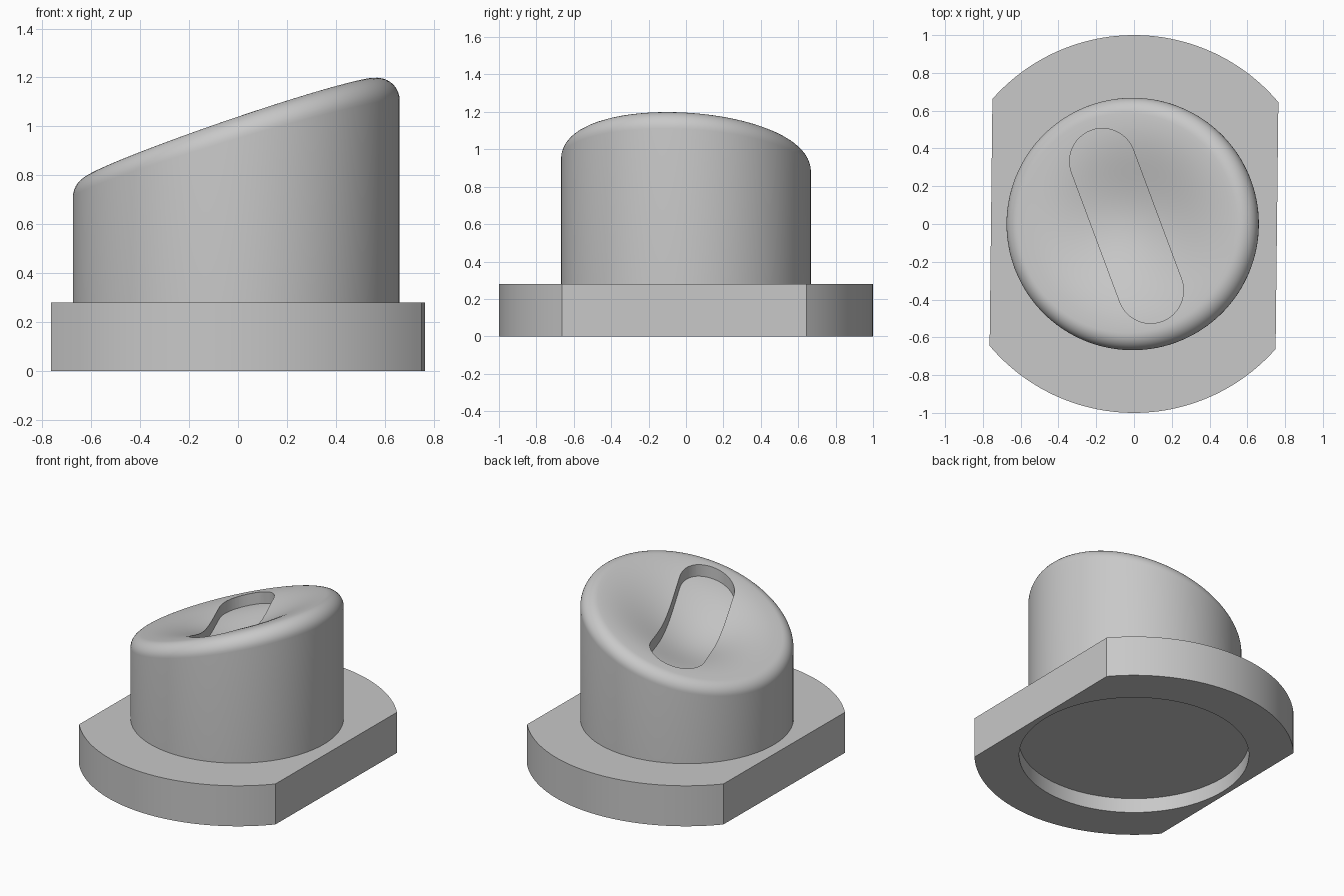
import bpy, bmesh, math

if "Cube" in bpy.data.objects:
    bpy.data.objects.remove(bpy.data.objects["Cube"])

grey = bpy.data.materials.new("plain grey")
grey.diffuse_color = (0.58, 0.58, 0.58, 1)
grey.use_nodes = True
grey.node_tree.nodes["Principled BSDF"].inputs["Base Color"].default_value = grey.diffuse_color
SKEW = math.radians(-0.65)       # slight turn of the flange
SEG = 128
CX, RAD, ROLL = -0.007, 0.668, 0.088   # button centre, radius, rim rounding
DISH, DISH_R = 0.11, 0.56              # finger dish depth and radius


def slant(x, y):                 # tilted plane of the button face
    return 1.005 + 0.342 * x - 0.06 * y


def finish(name, bm):
    bmesh.ops.recalc_face_normals(bm, faces=bm.faces[:])
    me = bpy.data.meshes.new(name)
    bm.to_mesh(me)
    bm.free()
    me.materials.append(grey)
    ob = bpy.data.objects.new(name, me)
    bpy.context.collection.objects.link(ob)
    return ob


def prism(name, outline, low, high):
    """Solid between two heights over a flat outline."""
    bm = bmesh.new()
    a = [bm.verts.new((x, y, low)) for x, y in outline]
    b = [bm.verts.new((x, y, high)) for x, y in outline]
    n = len(outline)
    bm.faces.new(a[::-1])
    bm.faces.new(b)
    for i in range(n):
        j = (i + 1) % n
        bm.faces.new((a[i], a[j], b[j], b[i]))
    return finish(name, bm)


def arc(cx, cy, r, a0, a1, n):
    return [(cx + r * math.cos(a0 + (a1 - a0) * i / n),
             cy + r * math.sin(a0 + (a1 - a0) * i / n)) for i in range(n + 1)]


def combine(ob, other, operation='DIFFERENCE'):
    bpy.ops.object.select_all(action='DESELECT')
    ob.select_set(True)
    bpy.context.view_layer.objects.active = ob
    m = ob.modifiers.new("combine", 'BOOLEAN')
    m.operation, m.solver, m.object = operation, 'EXACT', other
    bpy.ops.object.modifier_apply(modifier=m.name)
    bpy.data.objects.remove(other)
    bpy.ops.object.shade_smooth_by_angle(angle=math.radians(30))


def button_profile(theta):
    """Radius and height points from dish to rolled rim to wall foot."""
    ct, st = math.cos(theta), math.sin(theta)
    phi = math.atan(0.342 * ct - 0.06 * st)
    tangent = ROLL * math.tan(math.pi / 4 + phi / 2)
    edge = slant(CX + RAD * ct, RAD * st)
    face_r = RAD - tangent * math.cos(phi)
    pts = []
    for i in range(1, 21):       # dished face
        r = face_r * i / 20
        h = -DISH * (1 + math.cos(math.pi * min(r / DISH_R, 1))) / 2
        pts.append((r, slant(CX + r * ct, r * st) + h))
    for i in range(1, 11):       # rolled rim
        a = (math.pi / 2 + phi) * (1 - i / 10)
        pts.append((RAD - ROLL + ROLL * math.cos(a),
                    edge - tangent + ROLL * math.sin(a)))
    pts.append((RAD, 0.2))
    return [(CX + r * ct, r * st, z) for r, z in pts]


# flange: disc with two parallel flats
corner = math.acos(0.757)
rim = (arc(0, 0, 1, corner, math.pi - corner, 48)
       + arc(0, 0, 1, math.pi + corner, 2 * math.pi - corner, 48))
c, s = math.cos(SKEW), math.sin(SKEW)
rim = [(x * c - y * s, x * s + y * c) for x, y in rim]
flange = prism("flanged_button", rim, 0, 0.28)

# round recess under the flange
disc = arc(0, 0, 0.72, 0, 2 * math.pi, SEG)[:-1]
combine(flange, prism("recess_cutter", disc, -0.1, 0.1))

# button: round post with a slanted, dished top and rolled rim
bm = bmesh.new()
cols = [[bm.verts.new(p) for p in button_profile(2 * math.pi * i / SEG)]
        for i in range(SEG)]
mid = bm.verts.new((CX, 0, slant(CX, 0) - DISH))
for i in range(SEG):
    p, q = cols[i], cols[(i + 1) % SEG]
    bm.faces.new((mid, p[0], q[0]))
    for k in range(len(p) - 1):
        bm.faces.new((p[k], p[k + 1], q[k + 1], q[k]))
bm.faces.new([col[-1] for col in cols])
button = finish("button", bm)

# slot across the dish, its floor following the dish at constant depth
ax, ay, bx, by, w = -0.167, 0.332, 0.088, -0.352, 0.174
t = math.atan2(ay - by, ax - bx)
slot = (arc(ax, ay, w, t - math.pi / 2, t + math.pi / 2, 24)
        + arc(bx, by, w, t + math.pi / 2, t + 1.5 * math.pi, 24))
slot_cutter = prism("slot_cutter", slot, 0.4, 1.6)
lowered = button.copy()
lowered.data = button.data.copy()
bpy.context.collection.objects.link(lowered)
lowered.location.z = -0.08
bpy.context.view_layer.update()
combine(slot_cutter, lowered)
combine(button, slot_cutter)

# merge the button and flange into one solid
combine(flange, button, 'UNION')
